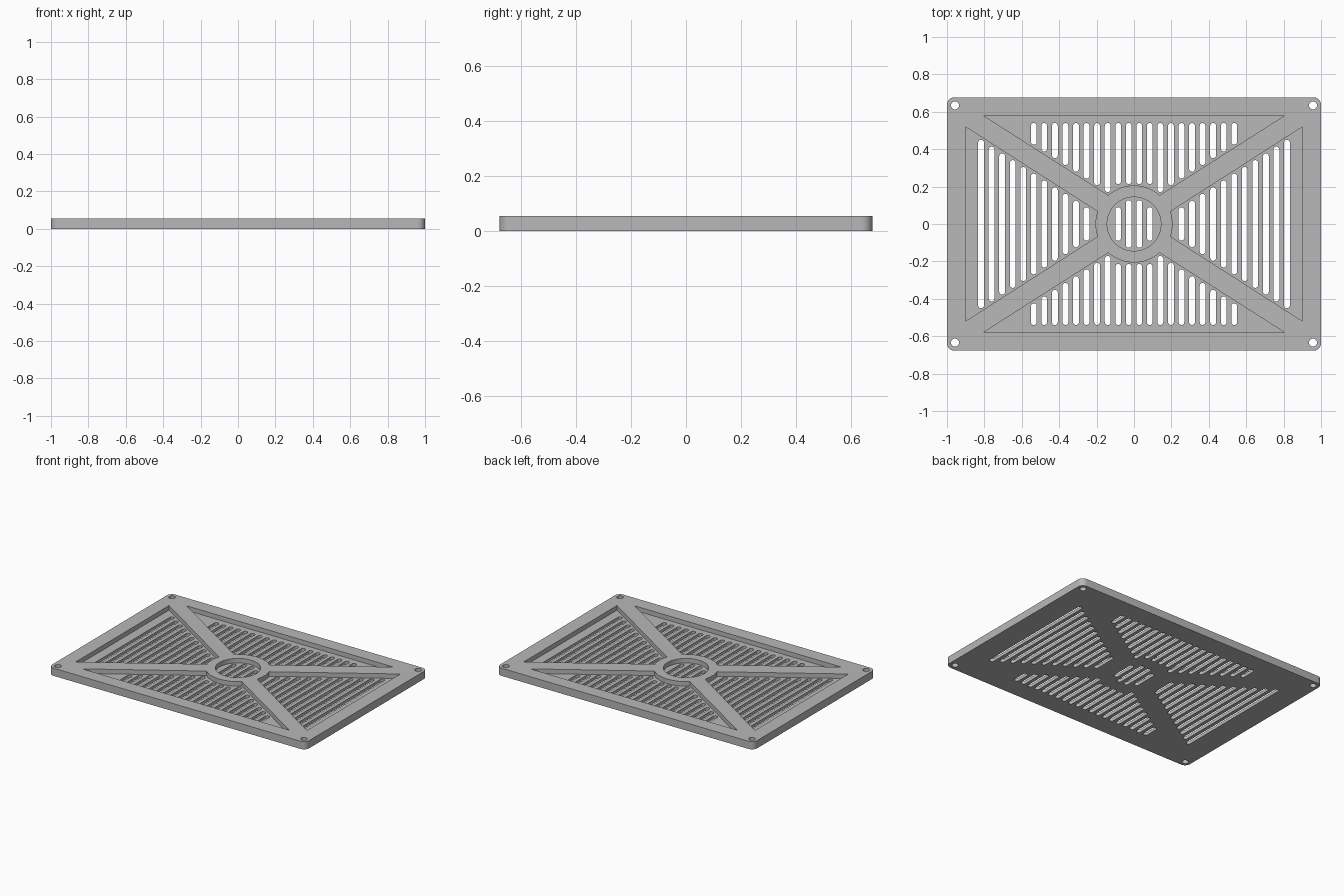
import bpy, bmesh
from math import radians, degrees, atan2, cos, sin

cube = bpy.data.objects.get("Cube")
if cube:
    bpy.data.objects.remove(cube, do_unlink=True)

HALF_X, HALF_Y, THICK, FLOOR = 1.0, 0.677, 0.054, 0.022
PITCH, SLOT_R = 0.0564, 0.0155
RING_R, HUB_R = 0.206, 0.144
SLOPE = 0.641

grey = bpy.data.materials.new("plain grey")
grey.use_nodes = True
grey.diffuse_color = (0.48, 0.48, 0.48, 1)
grey.node_tree.nodes["Principled BSDF"].inputs["Base Color"].default_value = grey.diffuse_color


def arc(cx, cy, r, start, end, steps):
    angles = [radians(start + (end - start) * i / steps) for i in range(steps + 1)]
    return [(cx + r * cos(a), cy + r * sin(a)) for a in angles]


def circle(cx, cy, r, steps):
    return arc(cx, cy, r, 0, 360, steps)[:-1]


def slot(x, low, high):
    return (arc(x, high - SLOT_R, SLOT_R, 0, 180, 8)
            + arc(x, low + SLOT_R, SLOT_R, 180, 360, 8))


def prisms(name, outlines, z0, z1):
    """One object holding an upright prism for every outline."""
    bm = bmesh.new()
    for outline in outlines:
        face = bm.faces.new([bm.verts.new((x, y, z0)) for x, y in outline])
        moved = bmesh.ops.extrude_face_region(bm, geom=[face])["geom"]
        top = [v for v in moved if isinstance(v, bmesh.types.BMVert)]
        bmesh.ops.translate(bm, verts=top, vec=(0, 0, z1 - z0))
    bmesh.ops.recalc_face_normals(bm, faces=bm.faces[:])
    mesh = bpy.data.meshes.new(name)
    bm.to_mesh(mesh)
    bm.free()
    mesh.materials.append(grey)
    obj = bpy.data.objects.new(name, mesh)
    bpy.context.collection.objects.link(obj)
    return obj


def cut(target, cutter):
    cutter.hide_render = True
    mod = target.modifiers.new("cut", 'BOOLEAN')
    mod.operation = 'DIFFERENCE'
    mod.solver = 'EXACT'
    mod.object = cutter
    bpy.context.view_layer.objects.active = target
    bpy.ops.object.modifier_apply(modifier=mod.name)
    bpy.data.objects.remove(cutter, do_unlink=True)


# Plate with rounded corners
r = 0.04
outline = []
for i, (sx, sy) in enumerate([(1, 1), (-1, 1), (-1, -1), (1, -1)]):
    outline += arc(sx * (HALF_X - r), sy * (HALF_Y - r), r, i * 90, i * 90 + 90, 8)
grille = prisms("vent_grille", [outline], 0, THICK)

# Recesses between the diagonal bars, and the round one in the hub
steep = degrees(atan2(0.157, 0.14))
shallow = degrees(atan2(0.067, 0.195))
back = [(-0.805, 0.58), (0.805, 0.58)] + arc(0, 0, RING_R, steep, 180 - steep, 24)
side = [(0.9, 0.519), (0.9, -0.519)] + arc(0, 0, RING_R, -shallow, shallow, 12)
pockets = [circle(0, 0, HUB_R, 64)]
for s in (1, -1):
    pockets.append([(s * x, s * y) for x, y in back])
    pockets.append([(s * x, s * y) for x, y in side])
cut(grille, prisms("pocket_cutter", pockets, FLOOR, 0.1))

# Through slots, mirrored left to right, and corner screw holes
holes = []
for k in range(15):
    x = PITCH * (k + 0.5)
    for s in (1, -1):
        if k < 10:
            low = 0.213 if k < 2 else 0.17 + SLOPE * (x - 0.14)
            holes.append(slot(s * x, low, 0.54))
            holes.append(slot(s * x, -0.54, -low))
        if k < 2:
            reach = (0.127, 0.09)[k]
            holes.append(slot(s * x, -reach, reach))
        if k > 3:
            reach = 0.051 + SLOPE * (x - 0.195)
            holes.append(slot(s * x, -reach, reach))
for sx in (1, -1):
    for sy in (1, -1):
        holes.append(circle(sx * 0.957, sy * 0.634, 0.0215, 24))
cut(grille, prisms("slot_cutter", holes, -0.05, 0.1))

bpy.ops.object.select_all(action='DESELECT')
grille.select_set(True)
bpy.context.view_layer.objects.active = grille
bpy.ops.object.shade_smooth_by_angle(angle=radians(30))
